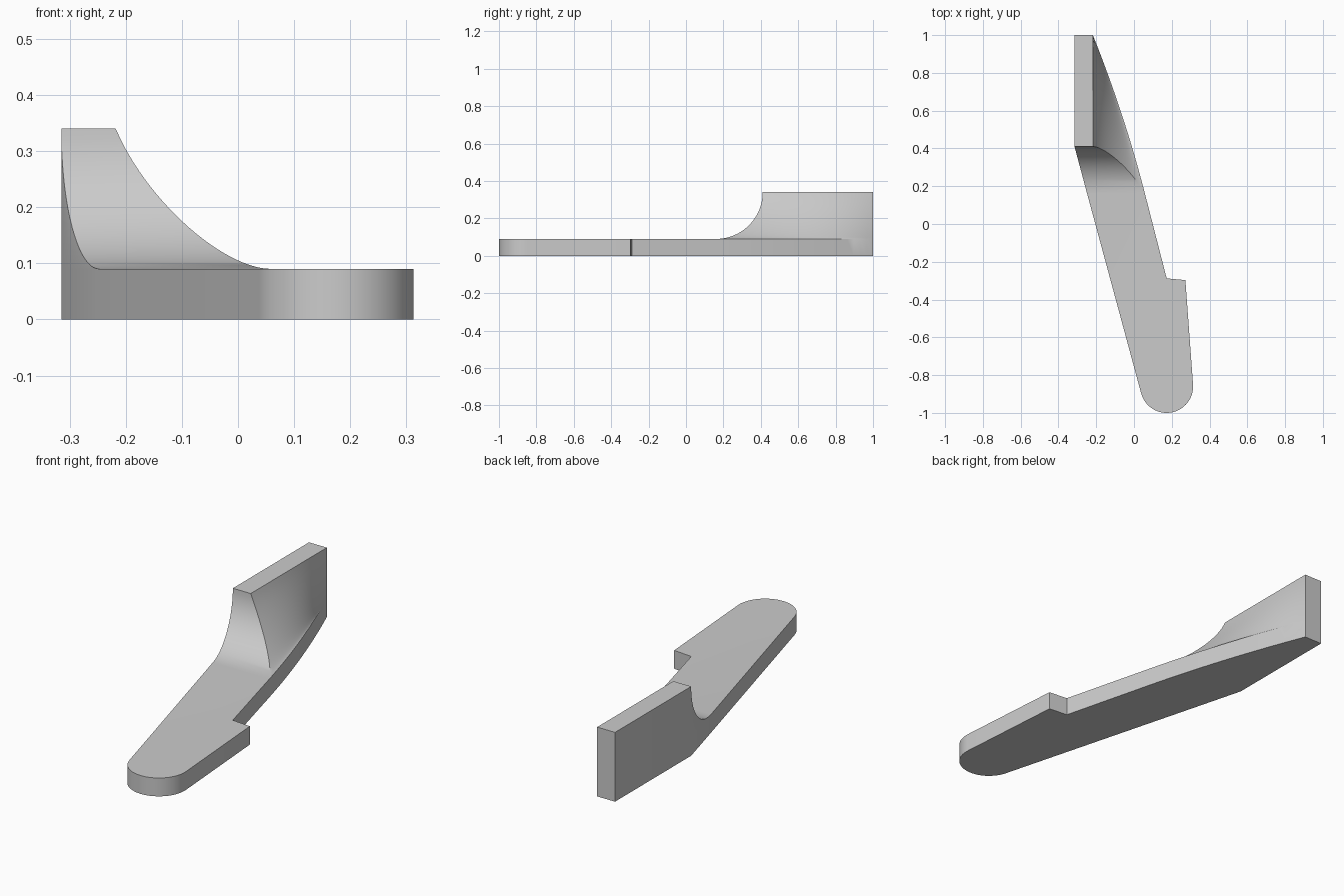
import bpy, bmesh, math
from mathutils import Vector

if "Cube" in bpy.data.objects:
    bpy.data.objects.remove(bpy.data.objects["Cube"], do_unlink=True)

SLAB, TOP, R = 0.09, 0.34, 0.25      # slab height, wall height, fillet radius
LEFT, INNER, WALL_Y = -0.315, -0.218, 0.41
ROWS, COLS = 20, 24
Y0 = WALL_Y - R                      # foot of the fillet
EDGE_X = 0.058                       # slab edge at the foot


def left_edge(y):
    return LEFT + (WALL_Y - y) * 0.268


def slab_edge(t):
    """Gently bowed slab edge from the fillet foot to the back corner."""
    d = t * (1 - Y0)
    return Vector((EDGE_X - 0.256 * d - 0.086 * d * d, Y0 + d))


def wall_edge(t):
    return Vector((INNER, WALL_Y + t * (1 - WALL_Y)))


def crease(s):
    """Plan position of the ridge between the end fillet and the side sweep."""
    f = 0.6 * s + s * s - 0.6 * s ** 3
    return Vector((INNER + (EDGE_X - INNER) * f, Y0 + R * math.cos(s * math.pi / 2)))


def contour(s):
    """One horizontal outline of the raised wall, from its top (0) to the slab (1)."""
    w = math.sin(s * math.pi / 2)
    front, back = crease(s), wall_edge(1)
    pts = [Vector((LEFT, 1)), Vector((LEFT, WALL_Y)),
           Vector((left_edge(front.y), front.y))]
    for i in range(COLS + 1):
        t = i / COLS
        across = front.lerp(back, t)
        down = wall_edge(t).lerp(slab_edge(t), w)
        corners = wall_edge(0).lerp(slab_edge(0), w).lerp(back, t)
        pts.append(across + down - corners)
    return [p.to_3d() + Vector((0, 0, TOP - R * w)) for p in pts]


def skin(bm, upper, lower):
    n = len(upper)
    for i in range(n):
        j = (i + 1) % n
        bm.faces.new((upper[i], upper[j], lower[j], lower[i]))


bm = bmesh.new()

# Raised wall with its two concave sweeps
rows = [[bm.verts.new(p) for p in contour(i / ROWS)] for i in range(ROWS + 1)]
for a, b in zip(rows, rows[1:]):
    skin(bm, a, b)
bm.faces.new([rows[0][0], rows[0][1]] + rows[0][3:])

# Slab with rounded nose and stepped side
foot = rows[-1]
nose = []
for i in range(33):
    a = math.radians(195 + (364 - 195) * i / 32)
    nose.append((0.173 + 0.14 * math.cos(a), -0.86 + 0.14 * math.sin(a)))
front_outline = nose + [(0.272, -0.297), (0.173, -0.288)]
front = [bm.verts.new((x, y, SLAB)) for x, y in front_outline]
rim = foot[:3] + front + foot[3:]
base = [bm.verts.new((v.co.x, v.co.y, 0)) for v in rim]
bm.faces.new([foot[2]] + front + [foot[3]])
skin(bm, rim, base)
bm.faces.new(base)

bmesh.ops.remove_doubles(bm, verts=bm.verts[:], dist=1e-5)
bmesh.ops.recalc_face_normals(bm, faces=bm.faces[:])
mesh = bpy.data.meshes.new("lever_plate")
bm.to_mesh(mesh)
bm.free()

# Plain grey finish
grey = bpy.data.materials.new("plain_grey")
grey.use_nodes = True
colour = (0.6, 0.6, 0.6, 1)
grey.diffuse_color = colour
grey.node_tree.nodes["Principled BSDF"].inputs["Base Color"].default_value = colour
mesh.materials.append(grey)

plate = bpy.data.objects.new("lever_plate", mesh)
bpy.context.collection.objects.link(plate)
bpy.ops.object.select_all(action='DESELECT')
plate.select_set(True)
bpy.context.view_layer.objects.active = plate
bpy.ops.object.shade_smooth_by_angle(angle=math.radians(30))
